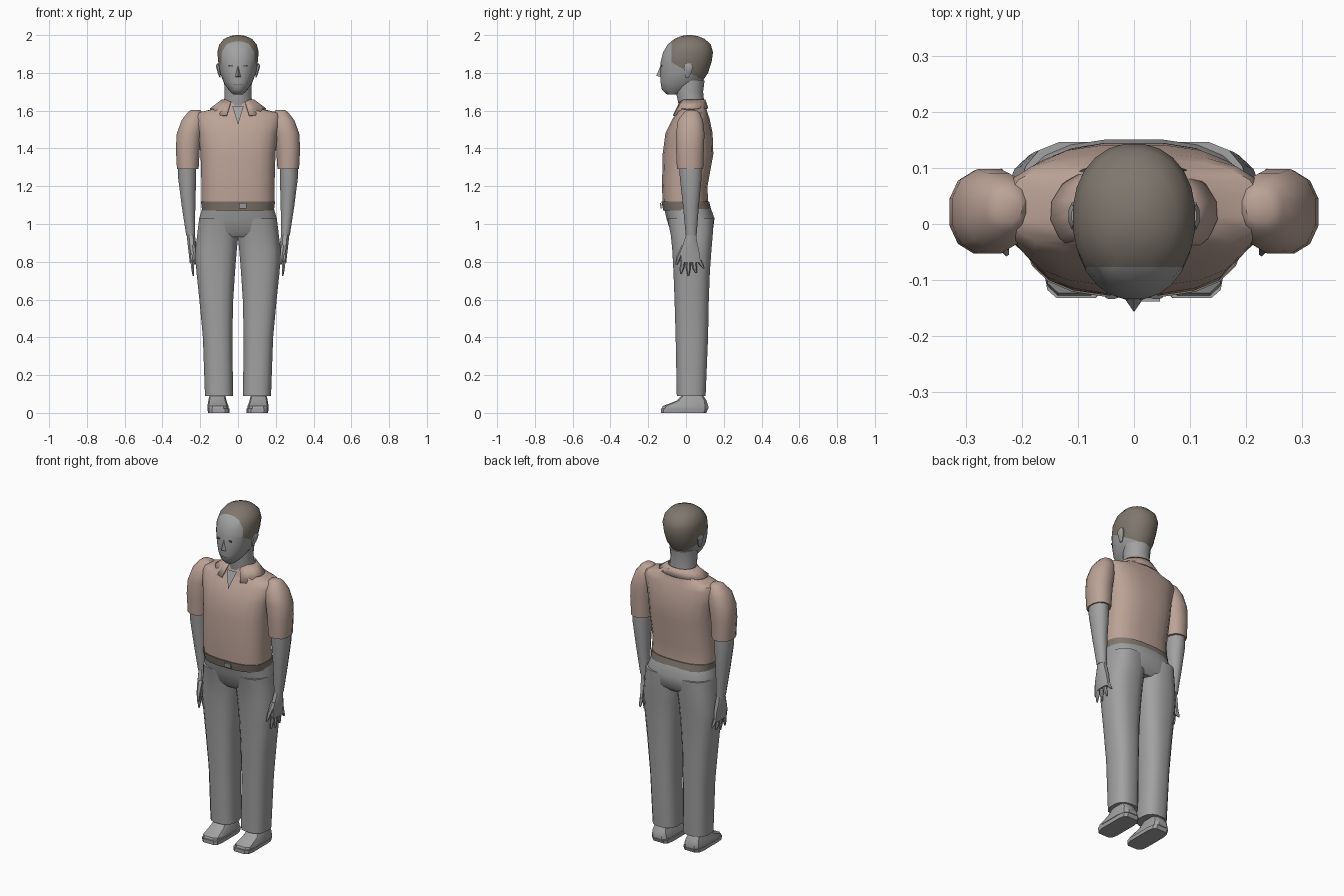
import bpy, bmesh, math
from mathutils import Vector


def material(name, rgb):
    m = bpy.data.materials.new(name)
    m.diffuse_color = (*rgb, 1)
    return m


GREY = material("neutral_grey", (0.36, 0.36, 0.36))
SHIRT = material("dusty_pink", (0.50, 0.365, 0.31))
BROWN = material("grey_brown", (0.215, 0.185, 0.155))
DARK = material("dark_grey", (0.12, 0.12, 0.12))


def finish(bm, name, mats, angle=45, recalc=True):
    if recalc:
        bmesh.ops.recalc_face_normals(bm, faces=bm.faces)
    me = bpy.data.meshes.new(name)
    bm.to_mesh(me)
    bm.free()
    for m in mats:
        me.materials.append(m)
    ob = bpy.data.objects.new(name, me)
    bpy.context.collection.objects.link(ob)
    bpy.ops.object.select_all(action='DESELECT')
    ob.select_set(True)
    bpy.context.view_layer.objects.active = ob
    if angle:
        bpy.ops.object.shade_smooth_by_angle(angle=math.radians(angle))
    return ob


def loft_bm(sections, n=16, power=2.0, side=1):
    """Skin rounded sections given as (z, x0, x1, y0, y1)."""
    bm = bmesh.new()
    rings = []
    for z, x0, x1, y0, y1 in sections:
        ring = []
        for i in range(n):
            a = 2 * math.pi * (i + 0.5) / n
            c, s = math.cos(a), math.sin(a)
            c = math.copysign(abs(c) ** (2 / power), c)
            s = math.copysign(abs(s) ** (2 / power), s)
            ring.append(bm.verts.new((side * ((x0 + x1) / 2 + c * (x1 - x0) / 2),
                                      (y0 + y1) / 2 + s * (y1 - y0) / 2, z)))
        rings.append(ring)
    for lo, hi in zip(rings, rings[1:]):
        for i in range(n):
            j = (i + 1) % n
            bm.faces.new((lo[i], lo[j], hi[j], hi[i]))
    bm.faces.new(rings[0][::-1])
    bm.faces.new(rings[-1])
    return bm


def loft(name, mat, sections, n=16, power=2.0, side=1, angle=45):
    return finish(loft_bm(sections, n, power, side), name, [mat], angle)


def polygon(name, mat, points):
    bm = bmesh.new()
    bm.faces.new([bm.verts.new(p) for p in points])
    return finish(bm, name, [mat], 0, False)


# Head, with the hair cut in along a front plane and a sloping side hairline
bm = loft_bm([(z, -r, r, f, b) for z, r, f, b in (
    (1.685, .025, -.10, -.03), (1.71, .05, -.128, .03), (1.75, .077, -.136, .085),
    (1.80, .096, -.136, .118), (1.86, .106, -.135, .137), (1.91, .11, -.122, .144),
    (1.95, .10, -.098, .132), (1.98, .075, -.062, .10), (1.995, .04, -.025, .062),
    (2.0, .012, .005, .03))], 24, 2.15)
front_y, line_p, line_n = -0.077, Vector((0, 0, 1.812)), Vector((0, .57, 1)).normalized()
for co, no in ((Vector((0, front_y, 0)), Vector((0, 1, 0))), (line_p, line_n)):
    bmesh.ops.bisect_plane(bm, geom=bm.verts[:] + bm.edges[:] + bm.faces[:],
                           plane_co=co, plane_no=no)
for f in bm.faces:
    c = f.calc_center_median()
    f.material_index = int(c.y > front_y and (c - line_p).dot(line_n) > 0)
finish(bm, "head", [GREY, BROWN])

# Nose, ears, eyes and mouth
bm = bmesh.new()
v = [bm.verts.new(p) for p in ((0, -.13, 1.85), (-.02, -.128, 1.775),
                               (.02, -.128, 1.775), (0, -.157, 1.785))]
for t in ((0, 1, 3), (0, 3, 2), (1, 2, 3), (0, 2, 1)):
    bm.faces.new([v[i] for i in t])
finish(bm, "nose", [GREY], 30)
for s, tag in ((-1, "left"), (1, "right")):
    loft(tag + "_ear", GREY, [(1.775, .092, .098, -.005, .015), (1.80, .09, .108, -.01, .03),
                              (1.835, .095, .118, -.012, .04), (1.85, .10, .112, .0, .03)],
         8, 2, s)
    loft(tag + "_eye", DARK, [(1.834, .028, .052, -.134, -.126),
                              (1.842, .028, .052, -.134, -.126)], 8, 2, s)
polygon("mouth", DARK, [(-.022, -.1375, 1.738), (.022, -.1375, 1.738),
                        (.022, -.1375, 1.742), (-.022, -.1375, 1.742)])

# Neck
loft("neck", GREY, [(1.57, -.085, .085, -.035, .10), (1.64, -.075, .075, -.042, .098),
                    (1.70, -.073, .073, -.055, .092), (1.76, -.075, .075, -.05, .10)], 16)

# Shirt body
loft("shirt_body", SHIRT, [(z, -r, r, f, b) for z, r, f, b in (
    (1.105, .195, -.125, .118), (1.20, .195, -.128, .115), (1.37, .20, -.125, .146),
    (1.48, .212, -.11, .142), (1.56, .235, -.07, .125), (1.587, .225, -.05, .115),
    (1.607, .14, -.045, .11), (1.645, .085, -.035, .105))], 20, 2.7)

# Open shirt neck and flared collar
polygon("shirt_opening", GREY, [(-.03, -.055, 1.625), (0, -.096, 1.525), (.03, -.055, 1.625)])
bm = bmesh.new()
rows = []
for i in range(17):
    a = math.radians(-66 + i * 312 / 16)
    c, s = math.cos(a), math.sin(a)
    drop = 1.575 if s < -.5 else 1.612
    rows.append((bm.verts.new((.085 * c, .035 + .068 * s, 1.66)),
                 bm.verts.new((.15 * c, .02 + .098 * s, drop))))
for p, q in zip(rows, rows[1:]):
    bm.faces.new((p[0], p[1], q[1], q[0]))
collar = finish(bm, "collar", [SHIRT], 40)
mod = collar.modifiers.new("thickness", 'SOLIDIFY')
mod.thickness = .006

# Belt and buckle
loft("belt", BROWN, [(1.072, -.192, .192, -.122, .135),
                     (1.118, -.198, .198, -.131, .124)], 20, 2.7)
loft("buckle", GREY, [(1.083, .0, .05, -.135, -.127), (1.11, .0, .05, -.139, -.131)], 4, 4)

# Trouser hips
loft("trouser_hips", GREY, [(z, -r, r, f, b) for z, r, f, b in (
    (.93, .20, -.06, .115), (.96, .214, -.083, .143), (1.03, .207, -.105, .152),
    (1.09, .19, -.118, .13))], 20, 2.6)

for s, tag in ((-1, "left"), (1, "right")):
    # Trouser leg
    loft(tag + "_trouser_leg", GREY, [
        (.09, .025, .176, -.05, .105), (.40, .029, .187, -.056, .118),
        (.60, .024, .206, -.062, .122), (.75, .014, .222, -.068, .128),
        (.86, .005, .228, -.074, .136), (.94, -.003, .218, -.082, .143),
        (1.03, 0, .207, -.10, .148)], 16, 2.6, s)
    # Shoe and sole
    loft(tag + "_shoe", GREY, [
        (.024, .05, .163, -.13, .12), (.036, .05, .163, -.125, .12),
        (.065, .06, .158, -.05, .11), (.11, .072, .148, -.005, .08)], 12, 4, s, 30)
    loft(tag + "_sole", GREY, [(0, .045, .16, -.134, .11),
                               (.022, .045, .162, -.134, .118)], 12, 5, s, 30)
    # Short sleeve
    loft(tag + "_sleeve", SHIRT, [
        (1.29, .207, .325, -.05, .093), (1.40, .20, .331, -.055, .097),
        (1.48, .19, .326, -.055, .10), (1.55, .18, .30, -.045, .092),
        (1.592, .19, .266, -.012, .072), (1.604, .20, .25, .005, .05)], 12, 2.3, s)
    # Forearm
    loft(tag + "_forearm", GREY, [
        (.94, .226, .275, -.002, .057), (1.10, .225, .30, -.018, .07),
        (1.24, .22, .318, -.034, .084), (1.32, .22, .318, -.04, .085)], 12, 2.1, s)
    # Hand with spread fingers and thumb
    loft(tag + "_hand", GREY, [
        (.795, .23, .256, -.03, .082), (.86, .222, .264, -.03, .072),
        (.91, .222, .27, -.012, .06), (.95, .228, .272, 0, .055)], 8, 2.4, s)
    for i, tip in enumerate((.735, .725, .74, .765)):
        y = -.028 + i * .028
        shift = -.012 + i * .013
        loft(f"{tag}_finger_{i + 1}", GREY, [
            (tip, .233, .241, y + shift + .008, y + shift + .016),
            (.765 if i < 3 else .785, .231, .249, y + shift * .5, y + shift * .5 + .024),
            (.81, .231, .254, y, y + .027)], 6, 2, s)
    loft(tag + "_thumb", GREY, [
        (.785, .222, .232, -.058, -.044), (.83, .222, .245, -.05, -.022),
        (.89, .225, .26, -.022, .015)], 6, 2, s)
